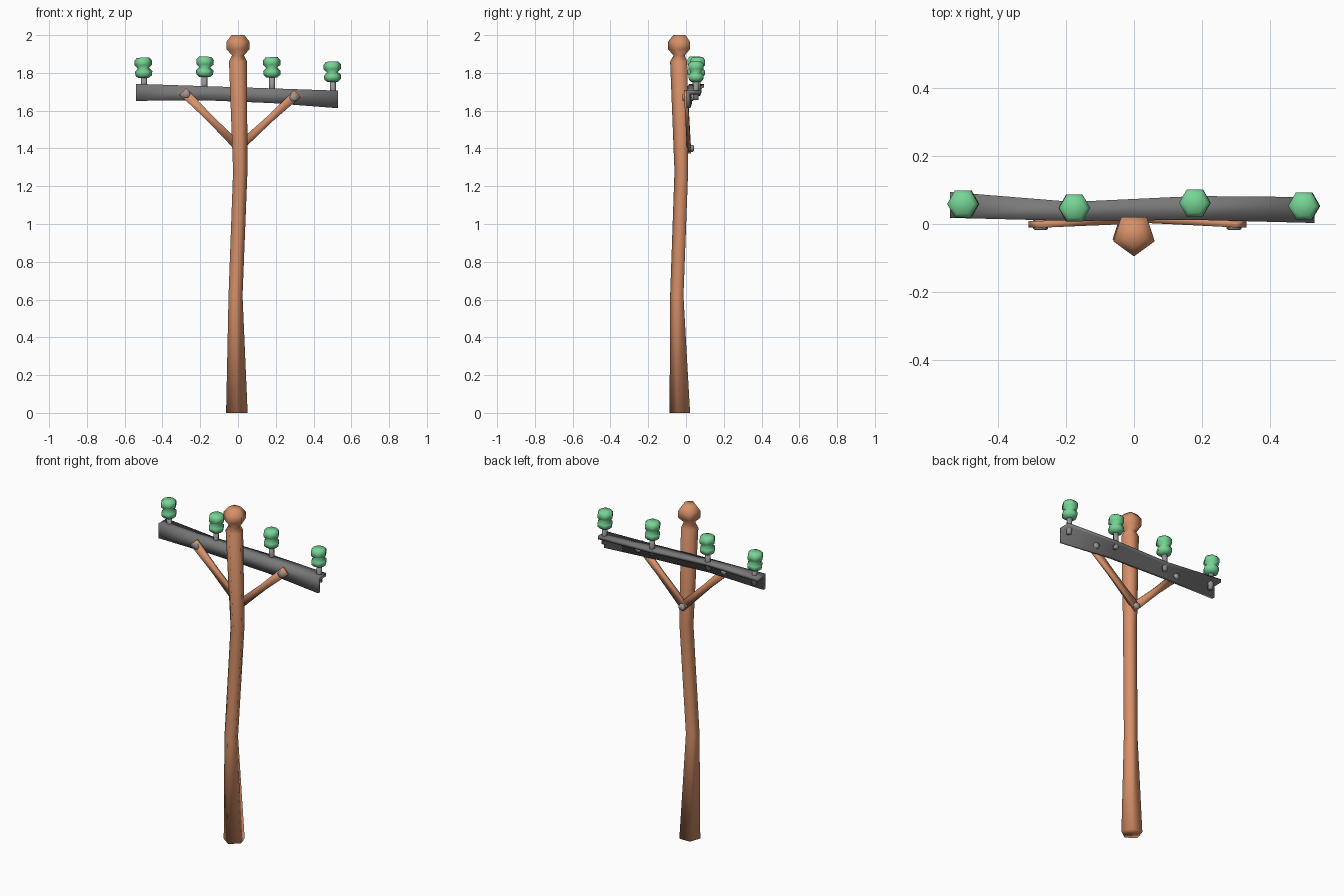
import bpy, bmesh
from math import pi, sin, cos
from mathutils import Vector

cube = bpy.data.objects.get("Cube")
if cube:
    bpy.data.objects.remove(cube)


def material(name, color):
    m = bpy.data.materials.new(name)
    m.use_nodes = True
    m.diffuse_color = (*color, 1)
    m.node_tree.nodes["Principled BSDF"].inputs["Base Color"].default_value = (*color, 1)
    return m


WOOD = material("warm brown wood", (0.68, 0.28, 0.14))
IRON = material("dark grey iron", (0.19, 0.19, 0.19))
STEEL = material("light grey steel", (0.31, 0.31, 0.32))
GLASS = material("green glass", (0.18, 0.66, 0.30))


def loft(name, rings, mat):
    """Skin a list of equal-length point rings and cap both ends."""
    bm = bmesh.new()
    loops = [[bm.verts.new(p) for p in ring] for ring in rings]
    n = len(loops[0])
    for a, b in zip(loops, loops[1:]):
        for i in range(n):
            j = (i + 1) % n
            bm.faces.new((a[i], a[j], b[j], b[i]))
    bm.faces.new(loops[0][::-1])
    bm.faces.new(loops[-1])
    bmesh.ops.recalc_face_normals(bm, faces=bm.faces)
    for f in bm.faces:
        f.smooth = True
    me = bpy.data.meshes.new(name)
    bm.to_mesh(me)
    bm.free()
    me.materials.append(mat)
    ob = bpy.data.objects.new(name, me)
    bpy.context.collection.objects.link(ob)
    return ob


def turned(name, base, axis, profile, sides, mat, start=0.0):
    """Polygonal turning: profile holds (radius, distance along axis)."""
    axis = Vector(axis).normalized()
    u = Vector((1, 0, 0))
    u = (u - axis * u.dot(axis)).normalized()
    v = axis.cross(u)
    rings = []
    for r, d in profile:
        c = Vector(base) + axis * d
        rings.append([c + r * (u * cos(start + 2 * pi * i / sides) + v * sin(start + 2 * pi * i / sides))
                      for i in range(sides)])
    return loft(name, rings, mat)


# Crooked five-sided pole with a carved knob: x, y, z, radius
pole = [(-0.006, -0.027, 0, 0.06), (-0.013, -0.045, 0.62, 0.039),
        (0.012, -0.021, 1.28, 0.040), (0, -0.034, 1.86, 0.050),
        (0, -0.033, 1.893, 0.033), (0, -0.031, 1.925, 0.064),
        (0, -0.031, 1.965, 0.064), (0, -0.031, 2.0, 0.036)]
loft("pole", [[(x + r * cos(-pi / 2 + 2 * pi * i / 5), y + r * sin(-pi / 2 + 2 * pi * i / 5), z)
               for i in range(5)] for x, y, z, r in pole], WOOD)

# Bent angle-iron crossarm: x, front y, back y, bottom z, top z
T = 0.02
arm = [(-0.54, 0.018, 0.094, 1.652, 1.742), (-0.18, 0.009, 0.065, 1.655, 1.730),
       (0.18, 0.012, 0.082, 1.640, 1.718), (0.53, 0.003, 0.079, 1.613, 1.706)]
loft("crossarm", [[(x, f, lo), (x, f, hi), (x, b, hi), (x, b, hi - T),
                   (x, f + T, hi - T), (x, f + T, lo)] for x, f, b, lo, hi in arm], IRON)

# Insulators on steel pins: x, y, z of the glass base, lean
glass = [(0.028, 0), (0.044, 0.014), (0.046, 0.034), (0.029, 0.052),
         (0.046, 0.068), (0.046, 0.092), (0.032, 0.108)]
pins = [(-0.498, 0.059, 1.773, -0.05), (-0.177, 0.047, 1.778, 0.03),
        (0.18, 0.062, 1.775, -0.02), (0.502, 0.053, 1.752, -0.04)]
for k, (x, y, z, lean) in enumerate(pins, 1):
    axis = (lean, 0, 1)
    turned(f"insulator_{k}", (x, y, z), axis, glass, 6, GLASS)
    turned(f"insulator_pin_{k}", (x, y, z), axis, [(0.016, -0.095), (0.016, 0.01)], 6, STEEL)

# Diagonal braces: in front of the crossarm, behind the pole
for name, top, foot in (("right_brace", (-0.292, -0.001, 1.703), (0.018, 0.012, 1.392)),
                        ("left_brace", (0.314, 0.0, 1.690), (-0.010, 0.016, 1.392))):
    top, foot = Vector(top), Vector(foot)
    d = (top - foot).normalized()
    side = d.cross(Vector((0, 1, 0))).normalized()
    rings = []
    for t, w in ((0, 0.024), (0.55, 0.019), (1, 0.025)):
        c = foot.lerp(top, t)
        rings.append([c + side * w * a + Vector((0, 0.010 * b, 0))
                      for a, b in ((-1, -1), (1, -1), (1, 1), (-1, 1))])
    loft(name, rings, WOOD)

# Through bolts
for name, x, z in (("right_bolt", -0.274, 1.688), ("left_bolt", 0.294, 1.670)):
    turned(name, (x, -0.018, z), (0, 1, 0),
           [(0.017, 0), (0.022, 0.005), (0.022, 0.012), (0.018, 0.055), (0.014, 0.062)], 6, STEEL)
turned("brace_bolt", (0.006, -0.01, 1.40), (0, 1, 0),
       [(0.021, 0), (0.021, 0.045), (0.016, 0.052)], 6, STEEL)
